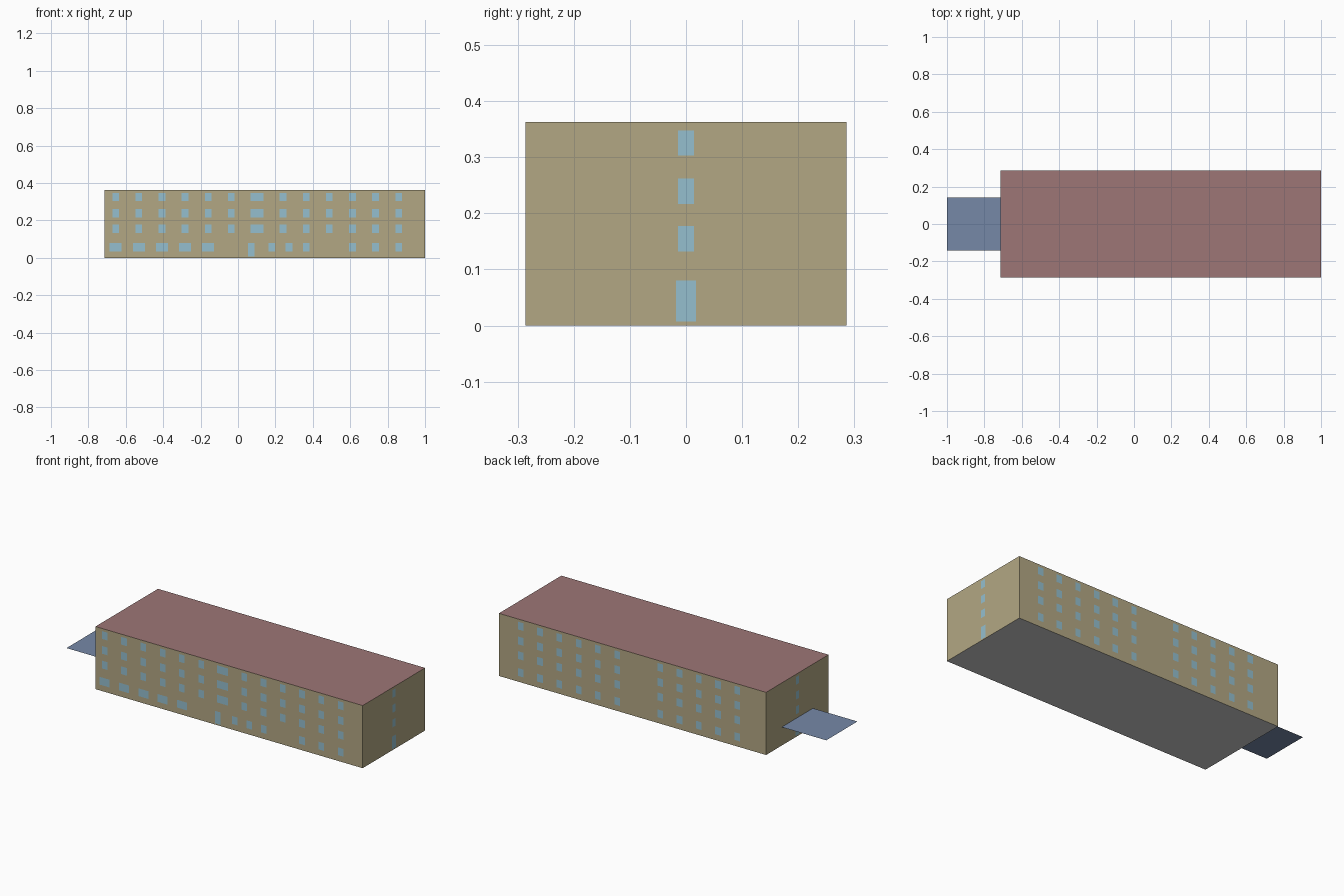
import bpy
import bmesh
from mathutils import Vector

if "Cube" in bpy.data.objects:
    bpy.data.objects.remove(bpy.data.objects["Cube"])

X0, X1 = -0.714, 1.0      # building ends
D, H = 0.286, 0.363       # half depth, height
EPS = 0.001               # panes sit just proud of the walls


def material(name, rgb):
    m = bpy.data.materials.new(name)
    m.diffuse_color = (*rgb, 1)
    m.use_nodes = True
    m.node_tree.nodes["Principled BSDF"].inputs["Base Color"].default_value = m.diffuse_color
    return m


def panels(name, quads, mat=None):
    """One object made of flat quads, each (corners, outward normal)."""
    bm = bmesh.new()
    for corners, normal in quads:
        f = bm.faces.new([bm.verts.new(c) for c in corners])
        f.normal_update()
        if f.normal.dot(Vector(normal)) < 0:
            f.normal_flip()
    bmesh.ops.remove_doubles(bm, verts=bm.verts, dist=1e-5)
    me = bpy.data.meshes.new(name)
    bm.to_mesh(me)
    bm.free()
    if mat:
        me.materials.append(mat)
    ob = bpy.data.objects.new(name, me)
    bpy.context.collection.objects.link(ob)
    return ob


def on_y(y, c, w, z0, z1):
    """Upright quad facing along y, centred at x = c."""
    a, b = c - w / 2, c + w / 2
    return [(a, y, z0), (b, y, z0), (b, y, z1), (a, y, z1)], (0, y, 0)


def on_x(x, c, w, z0, z1):
    """Upright quad facing along x, centred at y = c."""
    a, b = c - w / 2, c + w / 2
    return [(x, a, z0), (x, b, z0), (x, b, z1), (x, a, z1)], (x, 0, 0)


def flat(x0, x1, d, z, n):
    return [(x0, -d, z), (x1, -d, z), (x1, d, z), (x0, d, z)], (0, 0, n)


tan = material("wall_tan", (0.45, 0.39, 0.23))
red = material("roof_red", (0.34, 0.18, 0.18))
blue = material("canopy_blue", (0.18, 0.25, 0.39))
glass = material("window_blue", (0.30, 0.52, 0.62))

# Building shell
mid, length = (X0 + X1) / 2, X1 - X0
panels("walls", [on_y(-D, mid, length, 0, H), on_y(D, mid, length, 0, H),
                 on_x(X0, 0, 2 * D, 0, H), on_x(X1, 0, 2 * D, 0, H)], tan)
panels("roof", [flat(X0, X1, D, H, 1)], red)
panels("floor", [flat(X0, X1, D, 0, -1)])

# Thin canopy over the left entrance
panels("canopy", [flat(-1, X0, 0.143, 0.107, 1)], blue)

# Window grid
STOREYS = [(0.132, 0.177), (0.217, 0.262), (0.303, 0.348)]
GROUND = (0.034, 0.079)
W = 0.036
left_cols = [-0.654 + 0.1237 * i for i in range(6)]
right_cols = [0.241 + 0.1236 * i for i in range(6)]

# Front: upper storeys with a wide stair window, mixed ground floor
front = []
for z in STOREYS:
    front += [on_y(-D - EPS, c, W, *z) for c in left_cols + right_cols]
    front.append(on_y(-D - EPS, 0.102, 0.071, *z))
front += [on_y(-D - EPS, c, 0.064, *GROUND) for c in left_cols[:5]]
front += [on_y(-D - EPS, c, W, *GROUND)
          for c in [0.181, 0.273, 0.365] + right_cols[3:]]
panels("front_windows", front, glass)
panels("front_door", [on_y(-D - EPS, 0.072, 0.035, 0.008, 0.08)], glass)

# Back: regular grid on all four storeys
panels("back_windows", [on_y(D + EPS, c, W, *z) for z in [GROUND] + STOREYS
                        for c in left_cols[1:] + right_cols], glass)

# Ends: one column of windows above a door
for side, x in (("left", X0 - EPS), ("right", X1 - 0.0005 + EPS)):
    panels(side + "_windows", [on_x(x, 0, 0.029, *z) for z in STOREYS], glass)
    panels(side + "_door", [on_x(x, 0, 0.036, 0.007, 0.08)], glass)
